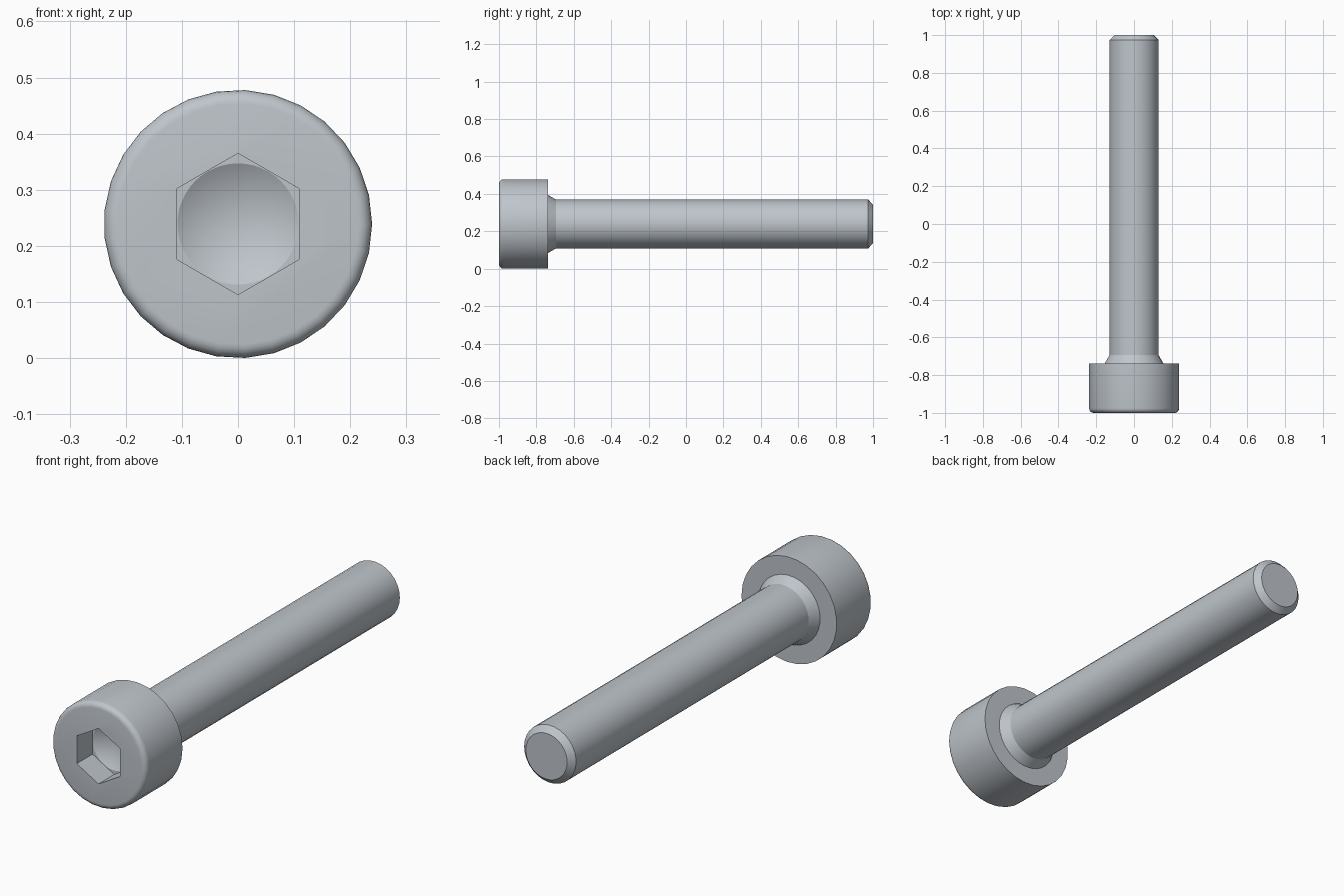
import bpy, bmesh, math

if "Cube" in bpy.data.objects:
    bpy.data.objects.remove(bpy.data.objects["Cube"])

SIDES = 29
R_HEAD, R_SHAFT, R_NECK, R_TIP = 0.239, 0.1304, 0.156, 0.104
Y_HEAD = -0.739          # underside of the head
ROUND = 0.024            # rounding of the head rim
SOCKET_R = 0.109         # half the width across flats
SOCKET_Y = -0.887        # bottom of the hex walls
CZ = R_HEAD              # height of the axis


def lathe(name, profile, sides, start=0.0):
    """Revolve (radius, y) points about the y axis; zero radius makes a pole."""
    bm = bmesh.new()
    rings = []
    for r, y in profile:
        if r == 0:
            rings.append([bm.verts.new((0, y, CZ))])
            continue
        rings.append([bm.verts.new((r * math.cos(start + math.tau * i / sides), y,
                                    CZ + r * math.sin(start + math.tau * i / sides)))
                      for i in range(sides)])
    for a, b in zip(rings, rings[1:]):
        for i in range(sides):
            j = (i + 1) % sides
            if len(b) == 1:
                bm.faces.new((a[i], a[j], b[0]))
            else:
                bm.faces.new((a[i], a[j], b[j], b[i]))
    for ring in (rings[0], rings[-1]):
        if len(ring) > 1:
            bm.faces.new(ring)
    bmesh.ops.recalc_face_normals(bm, faces=bm.faces)
    mesh = bpy.data.meshes.new(name)
    bm.to_mesh(mesh)
    bm.free()
    obj = bpy.data.objects.new(name, mesh)
    bpy.context.collection.objects.link(obj)
    return obj


steel = bpy.data.materials.new("grey steel")
steel.diffuse_color = (0.52, 0.56, 0.60, 1)
steel.use_nodes = True
steel.node_tree.nodes["Principled BSDF"].inputs["Base Color"].default_value = steel.diffuse_color

# Screw body: rounded head, cone under the head, shaft, chamfered tip
rim = [(R_HEAD - ROUND + ROUND * math.sin(a), -1 + ROUND - ROUND * math.cos(a))
       for a in (math.radians(90 * k / 5) for k in range(6))]
profile = rim + [(R_HEAD, Y_HEAD), (R_NECK, Y_HEAD), (R_SHAFT, -0.694),
                 (R_SHAFT, 1 - 0.026), (R_TIP, 1)]
screw = lathe("socket_head_screw", profile, SIDES)
screw.data.materials.append(steel)

# Hex socket with a drilled conical bottom
hex_cut = lathe("hex_cutter", [(SOCKET_R / math.cos(math.pi / 6), -1.1),
                               (SOCKET_R / math.cos(math.pi / 6), SOCKET_Y)],
                6, math.pi / 2)
drill_cut = lathe("drill_cutter", [(SOCKET_R - 0.001, -1.05),
                                   (SOCKET_R - 0.001, SOCKET_Y),
                                   (0, SOCKET_Y + SOCKET_R * math.tan(math.pi / 6))], 48)
bpy.context.view_layer.objects.active = screw
screw.select_set(True)
for cutter in (hex_cut, drill_cut):
    cutter.hide_render = True
    mod = screw.modifiers.new(cutter.name, 'BOOLEAN')
    mod.operation = 'DIFFERENCE'
    mod.solver = 'EXACT'
    mod.object = cutter
    bpy.ops.object.modifier_apply(modifier=mod.name)
    bpy.data.objects.remove(cutter)

# Smooth round surfaces, crisp edges
bpy.ops.object.shade_smooth_by_angle(angle=math.radians(28))
